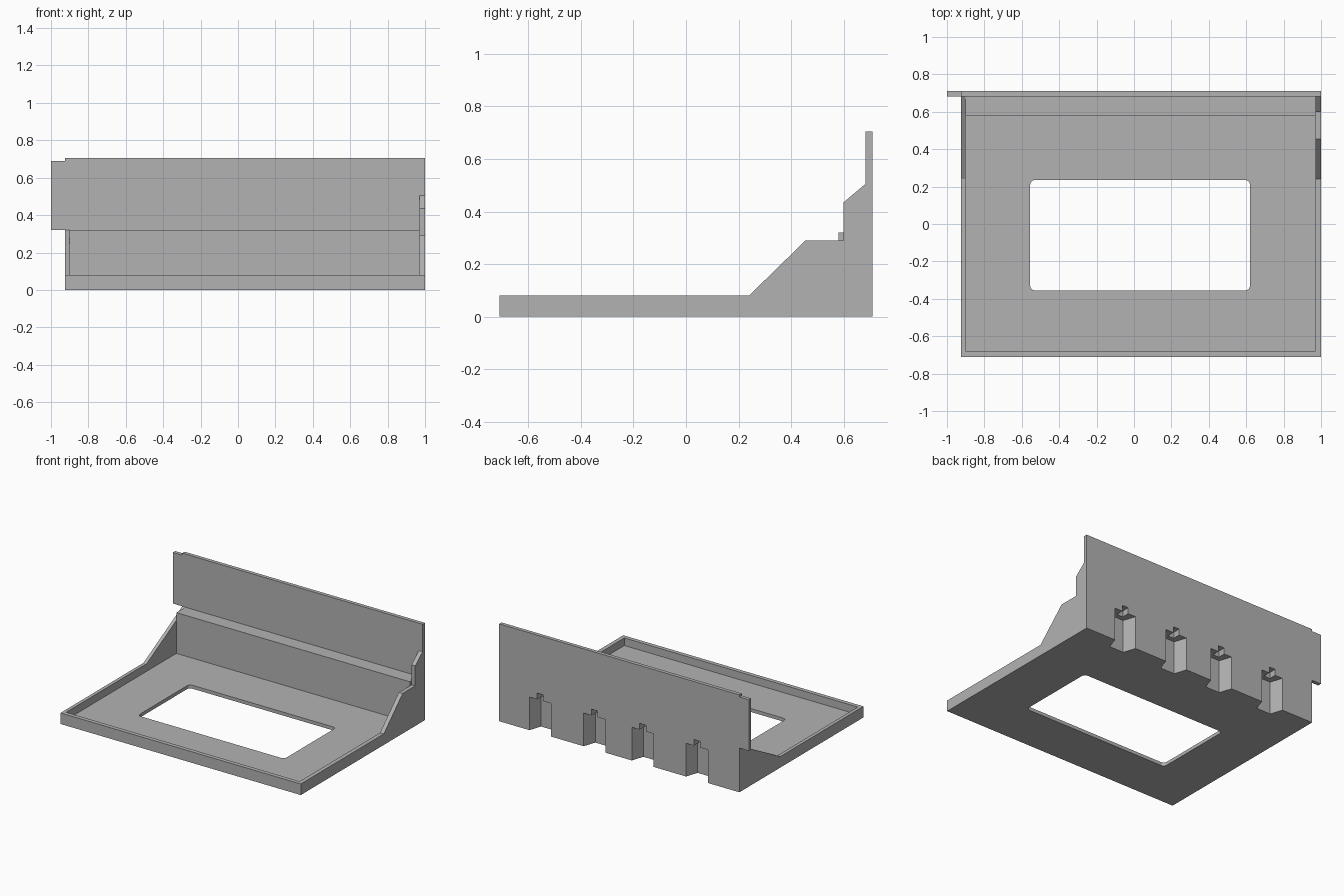
import bpy
import bmesh
from math import sin, cos, pi
from mathutils import Vector

cube = bpy.data.objects.get("Cube")
if cube:
    bpy.data.objects.remove(cube, do_unlink=True)

# Single plain grey
grey = bpy.data.materials.new("plain grey")
grey.use_nodes = True
GREY = (0.45, 0.45, 0.45, 1)
grey.diffuse_color = GREY
grey.node_tree.nodes["Principled BSDF"].inputs["Base Color"].default_value = GREY


def prism(name, outline, axis, start, end):
    """Extrude a flat outline along x, y or z, from start to end."""
    place = {
        "x": lambda a, b: (start, a, b),
        "y": lambda a, b: (a, start, b),
        "z": lambda a, b: (a, b, start),
    }[axis]
    bm = bmesh.new()
    face = bm.faces.new([bm.verts.new(place(a, b)) for a, b in outline])
    moved = bmesh.ops.extrude_face_region(bm, geom=[face])["geom"]
    shift = Vector([end - start if c == axis else 0 for c in "xyz"])
    bmesh.ops.translate(bm, vec=shift,
                        verts=[v for v in moved if isinstance(v, bmesh.types.BMVert)])
    bmesh.ops.recalc_face_normals(bm, faces=bm.faces)
    mesh = bpy.data.meshes.new(name)
    bm.to_mesh(mesh)
    bm.free()
    mesh.materials.append(grey)
    obj = bpy.data.objects.new(name, mesh)
    bpy.context.collection.objects.link(obj)
    return obj


def rect(a0, b0, a1, b1):
    return [(a0, b0), (a1, b0), (a1, b1), (a0, b1)]


def rounded_rect(a0, b0, a1, b1, r, steps=5):
    points = []
    centres = rect(a0 + r, b0 + r, a1 - r, b1 - r)
    for i, (ca, cb) in enumerate(centres):
        for s in range(steps + 1):
            t = pi + (i + s / steps) * pi / 2
            points.append((ca + r * cos(t), cb + r * sin(t)))
    return points


def cut(target, cutter):
    cutter.hide_render = True
    cutter.hide_set(True)
    mod = target.modifiers.new(cutter.name, "BOOLEAN")
    mod.operation = "DIFFERENCE"
    mod.solver = "EXACT"
    mod.object = cutter


# Overall limits of the tray
LEFT, RIGHT, FRONT, BACK = -0.925, 1.0, -0.71, 0.71
IN_LEFT, IN_RIGHT = -0.9, 0.97
RIM, SHELF, TOP = 0.08, 0.32, 0.705
PANEL = 0.683

# Tray floor with its rounded opening
floor = prism("tray_floor", rect(IN_LEFT, -0.68, IN_RIGHT, 0.58), "z", 0, 0.025)
opening = prism("opening_cutter", rounded_rect(-0.555, -0.355, 0.62, 0.235, 0.025),
                "z", -0.1, 0.2)
cut(floor, opening)

# Front rim
prism("front_rim", rect(IN_LEFT, FRONT, IN_RIGHT, -0.68), "z", 0, RIM)

# Side wall with a stepped gusset
prism("stepped_side_wall",
      [(FRONT, 0), (BACK, 0), (BACK, TOP), (PANEL, TOP), (PANEL, 0.505),
       (0.6, 0.435), (0.6, 0.29), (0.455, 0.29), (0.24, RIM), (FRONT, RIM)],
      "x", IN_RIGHT, RIGHT)

# Side wall with a plain sloping gusset
prism("sloped_side_wall",
      [(FRONT, 0), (BACK, 0), (BACK, SHELF), (PANEL, SHELF), (0.24, RIM), (FRONT, RIM)],
      "x", LEFT, IN_LEFT)

# Overhanging end of the back panel
prism("panel_overhang",
      [(-1, SHELF), (IN_LEFT, SHELF), (IN_LEFT, TOP), (LEFT, TOP),
       (LEFT, 0.69), (-1, 0.69)],
      "y", PANEL, BACK)

# Thick rear block, shelf and upright panel in one profile
back = prism("back_panel",
             [(0.58, 0), (BACK, 0), (BACK, TOP), (PANEL, TOP), (PANEL, SHELF), (0.58, SHELF)],
             "x", IN_LEFT, IN_RIGHT)

# Four tapered mounting slots, each with a narrow notch above
for i, x in enumerate((0.67, 0.235, -0.15, -0.585)):
    slot = [(x - 0.0875, 0.73), (x - 0.0875, BACK), (x - 0.0575, 0.62),
            (x + 0.0575, 0.62), (x + 0.0875, BACK), (x + 0.0875, 0.73)]
    cut(back, prism(f"slot_cutter_{i + 1}", slot, "z", -0.1, 0.24))
    notch = rect(x - 0.025, 0.655, x + 0.025, 0.74)
    cut(back, prism(f"notch_cutter_{i + 1}", notch, "z", 0.2, 0.285))
